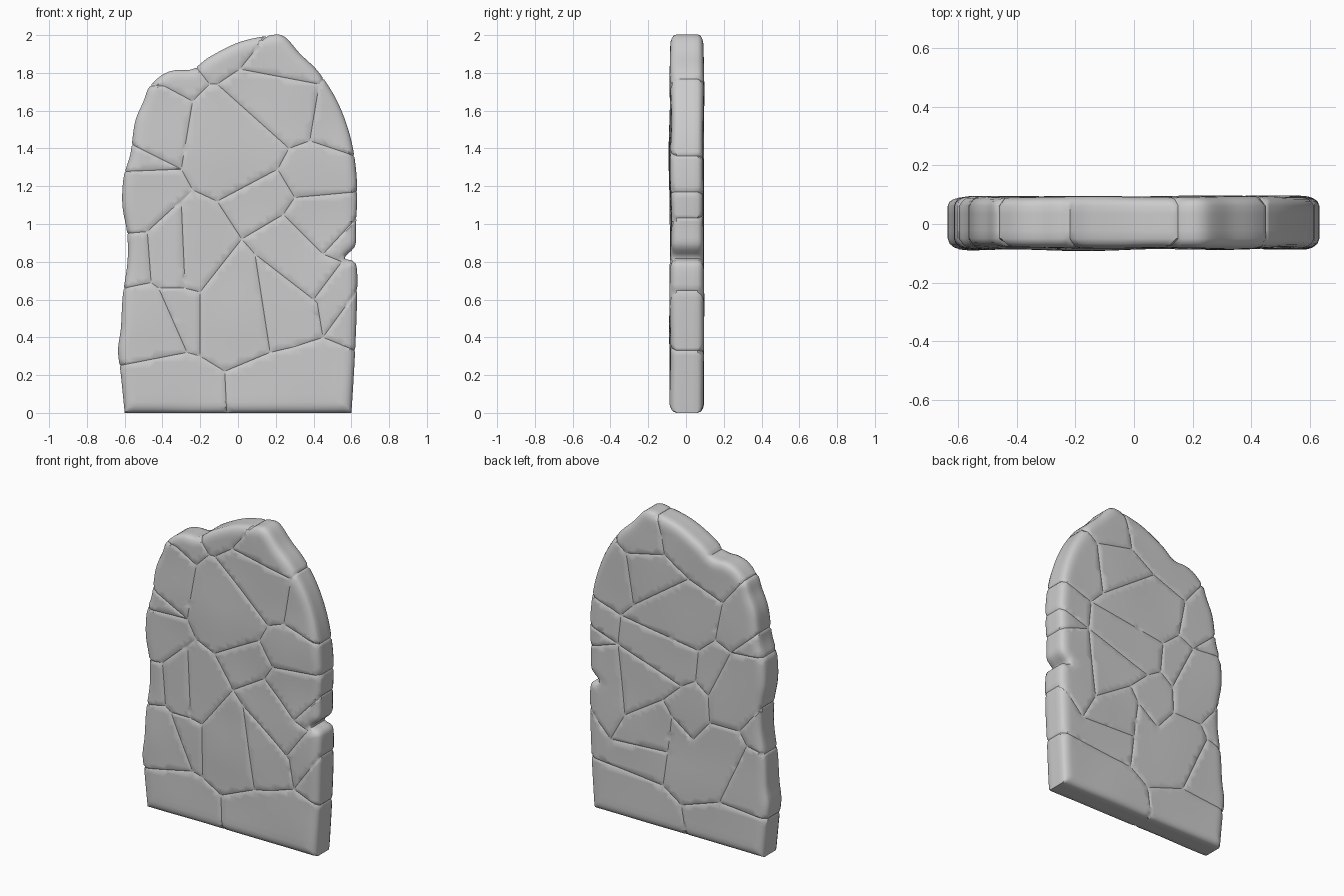
import bpy, bmesh, math
from mathutils import Vector as V, noise, kdtree
from mathutils.geometry import delaunay_2d_cdt

if "Cube" in bpy.data.objects:
    bpy.data.objects.remove(bpy.data.objects["Cube"])

# Silhouette (x, z), clockwise from the bottom left corner
KNOTS = [(-.60, 0), (-.62, .2), (-.635, .33), (-.62, .45), (-.61, .62), (-.585, .8), (-.587, .95),
         (-.612, 1.1), (-.605, 1.25), (-.57, 1.37), (-.545, 1.54), (-.50, 1.65), (-.47, 1.725),
         (-.40, 1.79), (-.33, 1.815), (-.24, 1.82), (-.15, 1.885), (0, 1.96), (.15, 1.995),
         (.24, 1.995), (.33, 1.90), (.43, 1.80), (.53, 1.64), (.60, 1.44), (.63, 1.22),
         (.625, .99), (.62, .885), (.565, .82), (.625, .785), (.63, .6), (.62, .33), (.607, .1), (.60, 0)]

# Crack junctions: on the rim, on the front face, on the back face
RIM = dict(a=(-.46, 1.73), e=(-.22, 1.83), h=(.15, 2), j=(.45, 1.77), q=(.61, 1.36), r=(-.56, 1.42),
           s=(-.61, 1.28), u=(.63, 1.17), y=(.62, 1.03), A=(-.58, .95), I=(-.61, .66),
           J=(-.63, .25), L=(-.06, 0), Q=(.62, .33), R=(.63, .65))
FRONT = dict(b=(-.39, 1.73), c=(-.24, 1.65), d=(-.15, 1.74), f=(-.11, 1.74), g=(.01, 1.82), i=(.43, 1.74),
             k=(.38, 1.44), l=(.27, 1.40), m=(-.30, 1.29), n=(-.24, 1.18), o=(-.11, 1.12), p=(.21, 1.29),
             t=(.30, 1.14), v=(.24, 1.05), w=(.02, .92), x=(.45, .84), z=(.09, .84), B=(-.48, .96),
             C=(-.30, 1.11), D=(-.20, .64), E=(-.20, .30), F=(-.27, .32), G=(-.42, .66), H=(-.46, .69),
             K=(-.07, .22), M=(.17, .32), N=(.30, .35), O=(.45, .40), P=(.40, .60), S=(-.28, .66),
             T=(.55, .80), U=(.42, .58))
BACK = {'1': (.36, 1.70), '2': (.09, 1.76), '3': (.11, 1.87), '4': (-.08, 1.65), '5': (.31, 1.38),
        '6': (-.32, 1.56), '7': (-.27, 1.31), '8': (.40, 1.29), '9': (-.15, 1.21), '0': (-.38, 1.26),
        'b': (-.13, 1.01), 'c': (-.03, .95), 'd': (.10, .83), 'f': (.04, .74), 'g': (-.11, .63),
        'i': (-.23, .77), 'k': (-.22, .94), 'l': (.37, .66), 'm': (.47, .48), 'n': (.10, .28),
        'o': (-.03, .19), 'p': (-.30, .28), 't': (-.49, .69), 'v': (-.44, .77), 'w': (.07, .50), 'x': (.42, 1.10)}
FRONT_PATHS = "abcde dfgh gij ik qklf lpon ptvwo tu vxy xT wzM zPT PUOQ OR ONMKEFJ KL EDw DSGHI GF HBA SCn BCn cmr mn ms"
FRONT_PATHS = FRONT_PATHS.replace("BCn", "Bn")
BACK_PATHS = "j1223h 246a 154 589 8q 8xu xy xl 67 70s 79bc cx cdfgikb dlmR mw fwnopJ oL nQ ptvi tI vA 0k 0r"

STEP, W, DROP, HALF, DEPTH = .004, .055, .032, .007, .005

# Dense outline by spline interpolation, closed along the flat base
K = [V(k) for k in KNOTS]
dense = []
for i in range(len(K) - 1):
    a, b, c, d = K[max(i - 1, 0)], K[i], K[i + 1], K[min(i + 2, len(K) - 1)]
    n = max(2, int((c - b).length / STEP))
    for s in range(n):
        t = s / n
        p = .5 * (2 * b + (c - a) * t + (2 * a - 5 * b + 4 * c - d) * t * t + (3 * b - a - 3 * c + d) * t ** 3)
        dense.append(V((p.x, max(p.y, 0))))
corner = len(dense)
n = int((K[-1] - K[0]).length / STEP)
dense += [K[-1].lerp(K[0], s / n) for s in range(n)]
ND = len(dense)


def tree(points):
    kd = kdtree.KDTree(len(points))
    for i, p in enumerate(points):
        kd.insert((p.x, p.y, 0), i)
    kd.balance()
    return lambda p: kd.find((p.x, p.y, 0))


near_rim = tree(dense)
ends = {k: near_rim(V(p))[1] for k, p in RIM.items()}
picks = {i for i in range(0, ND, 5) if all(min((i - e) % ND, (e - i) % ND) > 3 for e in ends.values())}
picks |= {(e + o) % ND for e in ends.values() for o in (-2, 0, 2)} | {0, corner}
picks = sorted(picks)
end_set = set(ends.values())


def inward(i):
    t = dense[(i + 3) % ND] - dense[(i - 3) % ND]
    return V((t.y, -t.x)).normalized()


def rim_pos(i):
    return dense[i] + inward(i) * (DEPTH if i in end_set and abs(dense[i].y) > .001 else 0)


def rim_y(side):
    return -.050 if side < 0 else .062


def add_face(bm, nodes, paths, side):
    """One big face: triangulated sheet with crack grooves, bumps and a rounded rim."""
    pts = {k: V(p) for k, p in nodes.items()}
    pts.update({k: dense[e] for k, e in ends.items()})
    coords = [dense[i].copy() for i in picks]
    count = len(coords)
    edges = [(i, (i + 1) % count) for i in range(count)]
    index = {k: picks.index(e) for k, e in ends.items()}
    for k in nodes:
        index[k] = len(coords)
        coords.append(pts[k].copy())
    trace, extra = [], []
    segs = {tuple(sorted(pr)) for path in paths.split() for pr in zip(path, path[1:]) if pr[0] != pr[1]}
    for ka, kb in sorted(segs):
        a, b = pts[ka], pts[kb]
        ln = (b - a).length
        nrm = V((a.y - b.y, b.x - a.x)).normalized() * HALF
        trace += [a.lerp(b, s / int(ln / .001 + 2)) for s in range(int(ln / .001 + 3))]
        n = max(2, round(ln / .03))
        prev = index[ka]
        for s in range(1, n + 1):
            p = a.lerp(b, s / n)
            cur = index[kb] if s == n else len(coords)
            if s < n:
                coords.append(p)
                extra += [p + nrm, p - nrm]
            edges.append((prev, cur))
            prev = cur
    near_crack = tree(trace)
    extra = [p for p in extra if near_rim(p)[2] > .007 and near_crack(p)[2] > HALF * .8]
    # Rings that follow the rounded rim, then an even grid inside
    for inset in (.007, .020, .038, .058):
        extra += [p for p in (dense[i] + inward(i) * inset for i in picks)
                  if near_rim(p)[2] > inset * .8 and near_crack(p)[2] > .011]
    grid = [V((-.64 + .034 * i, .03 + .034 * j)) for i in range(38) for j in range(58)]
    extra += [p for p in grid if near_rim(p)[2] > .065 and near_crack(p)[2] > .016]
    co, _, faces, orig, _, _ = delaunay_2d_cdt(coords + extra, edges, [], 1, 1e-6)

    verts = []
    for p, src in zip(co, orig):
        p = V((p[0], p[1]))
        own = [s for s in src if s < count]
        if own:
            q = rim_pos(picks[own[0]])
            verts.append(bm.verts.new((q.x, rim_y(side), q.y)))
            continue
        d, dc = near_rim(p)[2], near_crack(p)[2]
        t = min(d / W, 1)
        bump = noise.noise(V((p.x * 2.6, side * 5, p.y * 2.6)))
        face = .083 + .014 * bump if side < 0 else .093 + .006 * bump
        edge = abs(rim_y(side))
        y = edge + (face - edge) * math.sqrt(1 - (1 - t) ** 2)
        y -= DEPTH * max(0, 1 - dc / HALF)
        verts.append(bm.verts.new((p.x, side * y, p.y)))
    for f in faces:
        bm.faces.new([verts[i] for i in f])


bm = bmesh.new()
add_face(bm, FRONT, FRONT_PATHS, -1)
add_face(bm, BACK, BACK_PATHS, 1)

# Side band joining the two rims, with the cracks running across it
rows = []
for r in range(5):
    y = rim_y(-1) + (rim_y(1) - rim_y(-1)) * r / 4
    rows.append([bm.verts.new((rim_pos(i).x, y, rim_pos(i).y)) for i in picks])
for lo, hi in zip(rows, rows[1:]):
    for i in range(len(picks)):
        j = (i + 1) % len(picks)
        bm.faces.new((lo[i], lo[j], hi[j], hi[i]))
bmesh.ops.remove_doubles(bm, verts=bm.verts, dist=.0002)
bmesh.ops.delete(bm, geom=[v for v in bm.verts if not v.link_faces], context='VERTS')
bmesh.ops.recalc_face_normals(bm, faces=bm.faces)

mesh = bpy.data.meshes.new("stone_slab")
bm.to_mesh(mesh)
bm.free()
slab = bpy.data.objects.new("stone_slab", mesh)
bpy.context.collection.objects.link(slab)
bpy.context.view_layer.objects.active = slab
slab.select_set(True)
bpy.ops.object.shade_smooth_by_angle(angle=math.radians(40))
